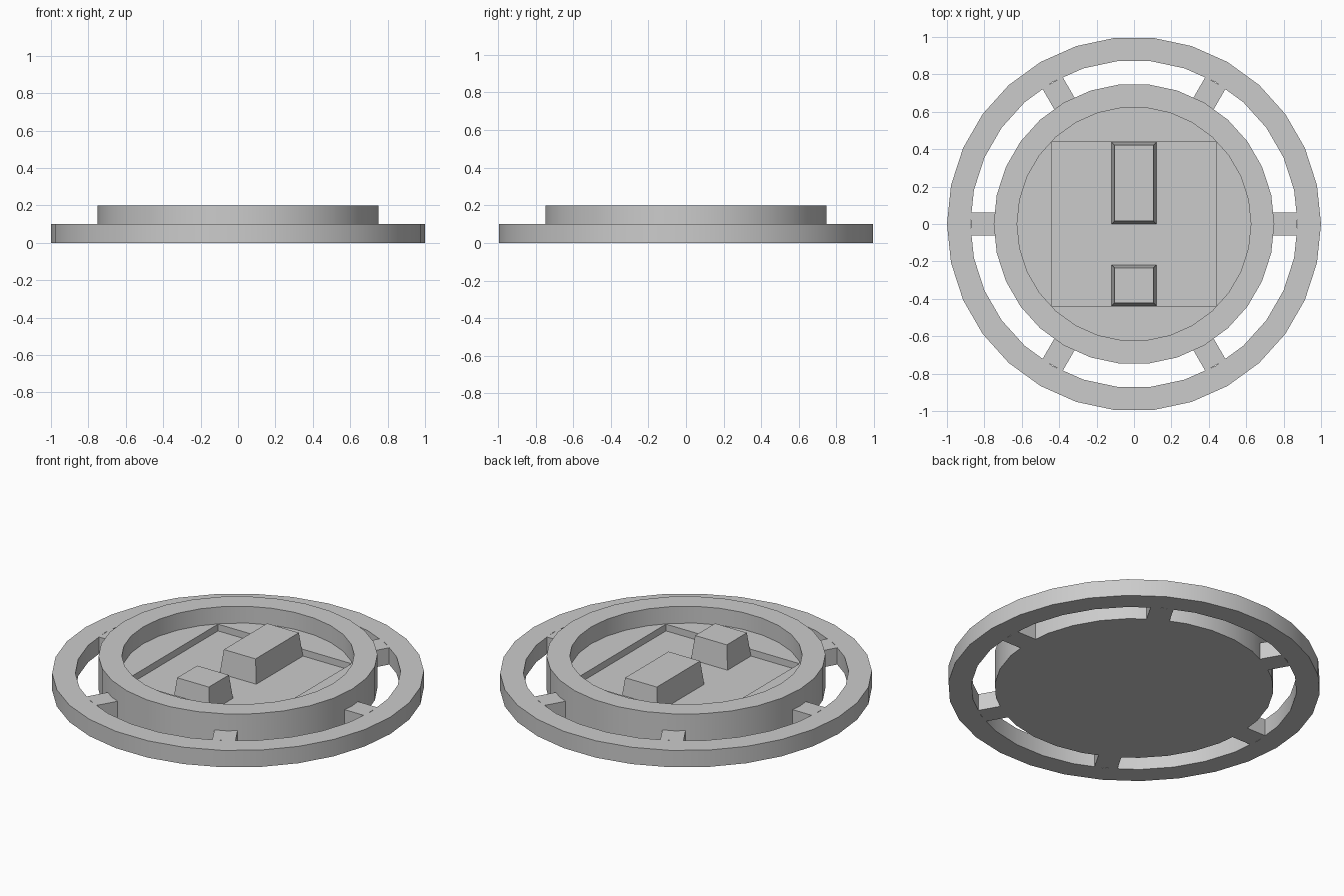
import bpy
import bmesh
from math import cos, sin, radians, pi
from mathutils import Matrix

SIDES = 30
FLOOR, PIT, RIM_TOP, RING_TOP = 0.1, 0.06, 0.2, 0.1
PIT_HALF = 0.438

cube = bpy.data.objects.get("Cube")
if cube:
    bpy.data.objects.remove(cube, do_unlink=True)

grey = bpy.data.materials.new("plain_grey")
grey.use_nodes = True
colour = (0.6, 0.6, 0.6, 1)
grey.diffuse_color = colour
grey.node_tree.nodes["Principled BSDF"].inputs["Base Color"].default_value = colour


def finish(name, bm):
    """Turn a bmesh into a grey object."""
    bmesh.ops.recalc_face_normals(bm, faces=bm.faces)
    mesh = bpy.data.meshes.new(name)
    bm.to_mesh(mesh)
    bm.free()
    mesh.materials.append(grey)
    obj = bpy.data.objects.new(name, mesh)
    bpy.context.collection.objects.link(obj)
    return obj


def lathe(name, profile, closed):
    """Spin a (radius, z) profile; open profiles get flat end caps."""
    bm = bmesh.new()
    loops = [[bm.verts.new((r * cos(2 * pi * i / SIDES), r * sin(2 * pi * i / SIDES), z))
              for i in range(SIDES)] for r, z in profile]
    pairs = list(zip(loops, loops[1:]))
    if closed:
        pairs.append((loops[-1], loops[0]))
    else:
        bm.faces.new(loops[0])
        bm.faces.new(loops[-1])
    for a, b in pairs:
        for i in range(SIDES):
            j = (i + 1) % SIDES
            bm.faces.new((a[i], a[j], b[j], b[i]))
    return finish(name, bm)


def box(name, low, high, inset=0.0, turn=0.0):
    """Box between two corners, with its top optionally drawn in."""
    bm = bmesh.new()
    bmesh.ops.create_cube(bm, size=1)
    for v in bm.verts:
        side = [1 if c > 0 else -1 for c in v.co]
        shrink = inset if side[2] > 0 else 0
        for k in range(3):
            v.co[k] = high[k] if side[k] > 0 else low[k]
            if k < 2:
                v.co[k] -= side[k] * shrink
    bm.transform(Matrix.Rotation(turn, 4, "Z"))
    return finish(name, bm)


def smooth(obj):
    bpy.ops.object.select_all(action="DESELECT")
    obj.select_set(True)
    bpy.context.view_layer.objects.active = obj
    bpy.ops.object.shade_smooth_by_angle(angle=radians(30))


# Outer ring
ring = lathe("outer_ring", [(1, 0), (1, RING_TOP), (0.875, RING_TOP), (0.875, 0)], True)
smooth(ring)

# Raised hub with a sunken round floor
hub = lathe("hub_dish", [(0.75, 0), (0.75, RIM_TOP), (0.625, RIM_TOP), (0.625, FLOOR)], False)
smooth(hub)

# Square pit cut in the floor
cutter = box("pit_cutter", (-PIT_HALF, -PIT_HALF, PIT), (PIT_HALF, PIT_HALF, 0.15))
cutter.hide_render = True
cutter.hide_set(True)
cut = hub.modifiers.new("square_pit", "BOOLEAN")
cut.operation = "DIFFERENCE"
cut.solver = "EXACT"
cut.object = cutter
bpy.context.view_layer.objects.active = hub
bpy.ops.object.modifier_apply(modifier=cut.name)
bpy.data.objects.remove(cutter, do_unlink=True)

# Six spokes between hub and ring
for n in range(6):
    box(f"spoke_{n + 1}", (0.738, -0.0625, 0), (0.872, 0.0625, RING_TOP), turn=n * pi / 3)

# Tapered blocks standing in the pit
box("long_block", (-0.12, 0, PIT), (0.12, PIT_HALF, RIM_TOP), inset=0.016)
box("short_block", (-0.12, -PIT_HALF, PIT), (0.12, -0.218, RIM_TOP), inset=0.016)
